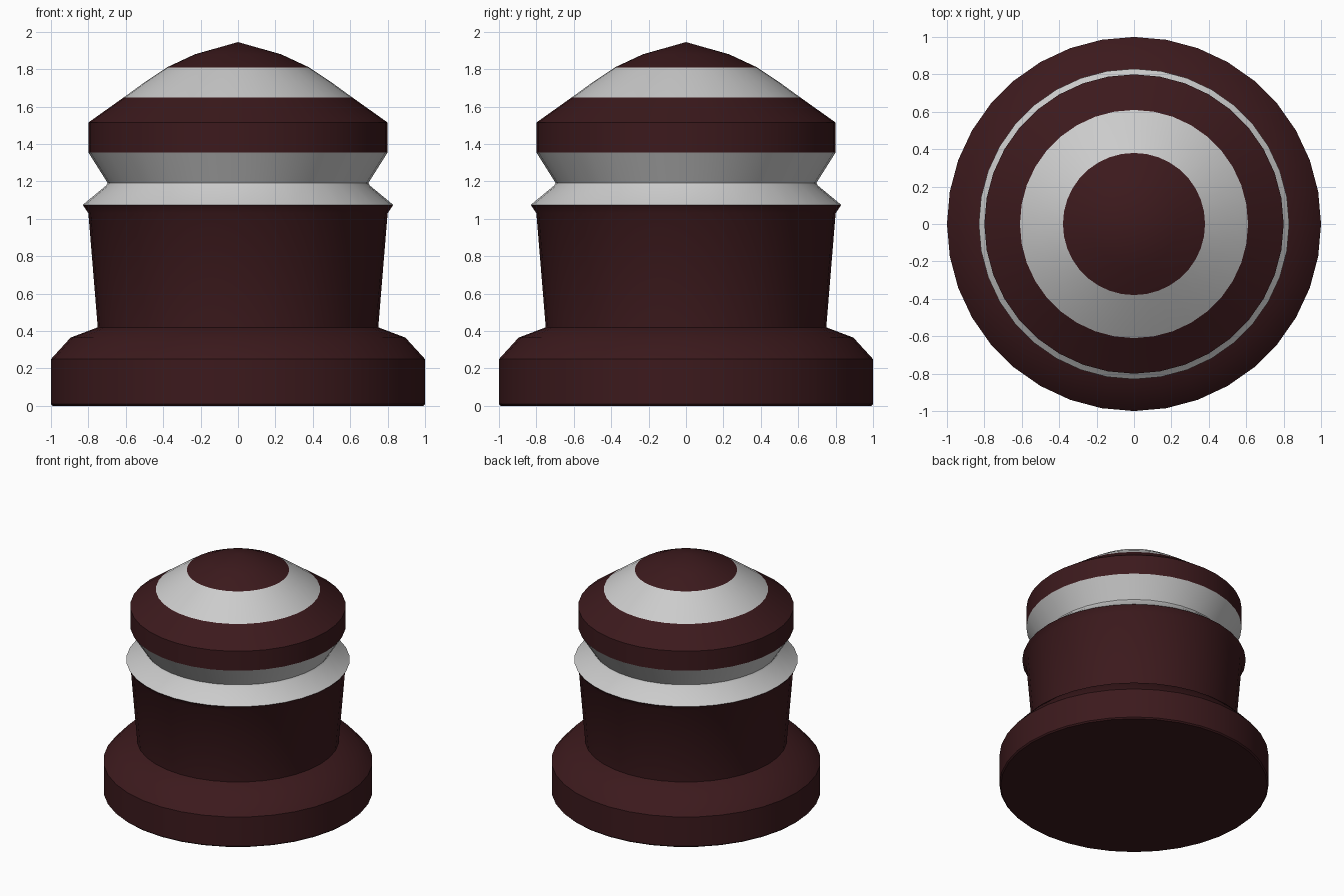
import bpy, bmesh, math

if "Cube" in bpy.data.objects:
    bpy.data.objects.remove(bpy.data.objects["Cube"])

SIDES = 36

maroon = bpy.data.materials.new("dark_maroon")
maroon.diffuse_color = (0.045, 0.010, 0.012, 1)
maroon.use_nodes = True
maroon.node_tree.nodes["Principled BSDF"].inputs["Base Color"].default_value = maroon.diffuse_color


def lathe(name, profile, mat=None, cap_bottom=False):
    """Revolve a (radius, height) profile around the z axis."""
    bm = bmesh.new()
    rings = []
    for r, z in profile:
        if r == 0:
            rings.append([bm.verts.new((0, 0, z))] * SIDES)
        else:
            rings.append([bm.verts.new((r * math.cos(2 * math.pi * i / SIDES),
                                        r * math.sin(2 * math.pi * i / SIDES), z))
                          for i in range(SIDES)])
    for low, high in zip(rings, rings[1:]):
        for i in range(SIDES):
            j = (i + 1) % SIDES
            quad = [low[i], low[j], high[j], high[i]]
            bm.faces.new(list(dict.fromkeys(quad)))
    if cap_bottom:
        bm.faces.new(rings[0][::-1])
    mesh = bpy.data.meshes.new(name)
    bm.to_mesh(mesh)
    bm.free()
    obj = bpy.data.objects.new(name, mesh)
    bpy.context.collection.objects.link(obj)
    if mat:
        mesh.materials.append(mat)
    bpy.ops.object.select_all(action='DESELECT')
    obj.select_set(True)
    bpy.context.view_layer.objects.active = obj
    bpy.ops.object.shade_smooth_by_angle(angle=math.radians(30))
    return obj


# Flanged base and tapered body
lathe("base_and_body", [(0.99, 0), (1, 0.01), (1, 0.25), (0.895, 0.365),
                        (0.75, 0.42), (0.8, 1.03), (0.83, 1.075)], maroon, True)
# Pale waisted neck
lathe("neck_groove", [(0.83, 1.075), (0.705, 1.178), (0.697, 1.192), (0.8, 1.355)])
# Cap rim and shoulder
lathe("cap_rim", [(0.8, 1.355), (0.8, 1.515), (0.61, 1.65)], maroon)
# Pale band on the dome
lathe("dome_band", [(0.61, 1.65), (0.5, 1.73), (0.38, 1.81)])
# Pointed top
lathe("dome_tip", [(0.38, 1.81), (0.23, 1.88), (0, 1.945)], maroon)
